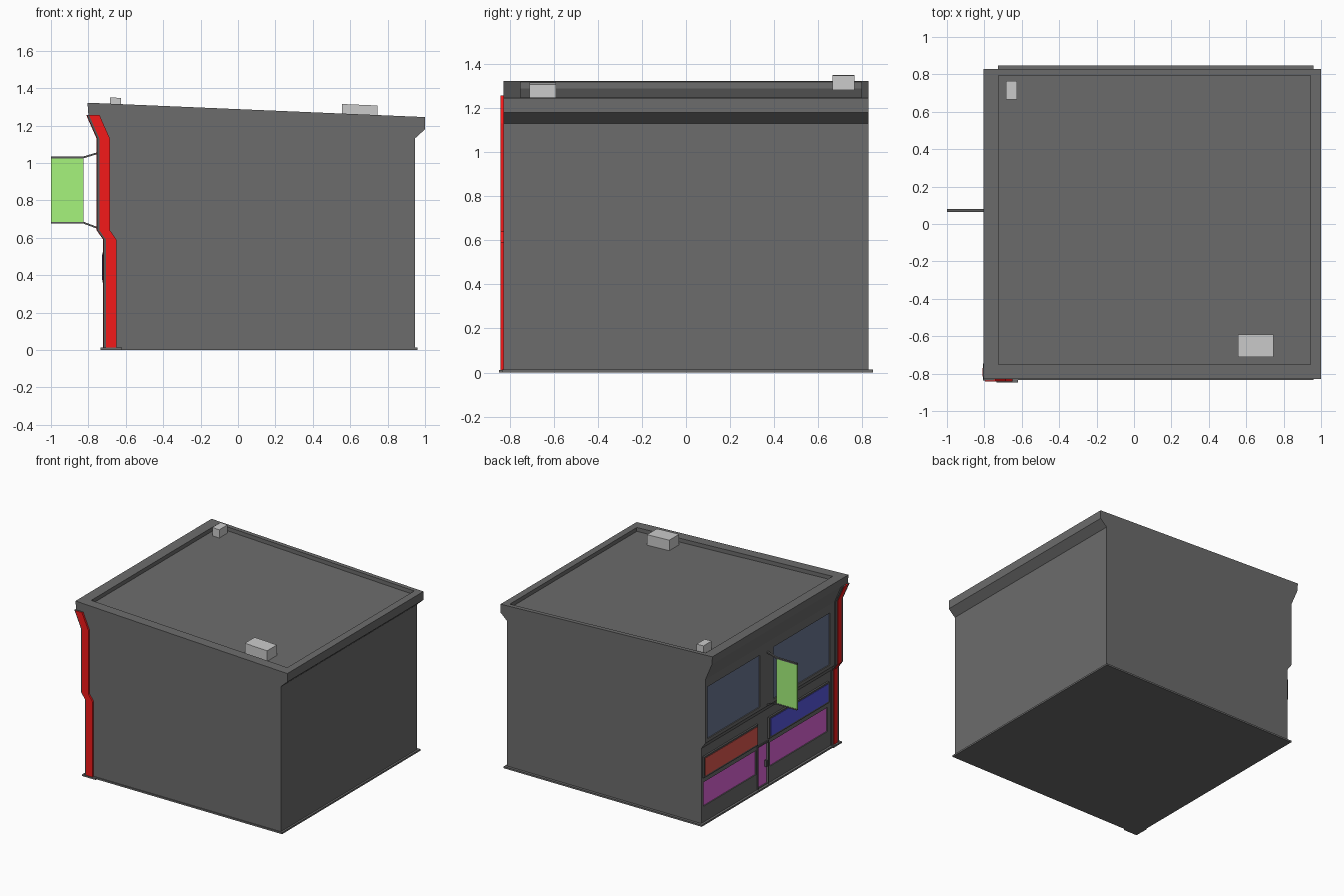
import bpy, bmesh

if "Cube" in bpy.data.objects:
    bpy.data.objects.remove(bpy.data.objects["Cube"])


def material(name, r, g, b):
    m = bpy.data.materials.new(name)
    m.diffuse_color = (r, g, b, 1)
    m.use_nodes = True
    m.node_tree.nodes["Principled BSDF"].inputs["Base Color"].default_value = m.diffuse_color
    return m


DARK = material("dark_wall", .15, .15, .15)
TRIM = material("dark_trim", .10, .10, .10)
RED = material("red_strip", .9, .01, .01)
RUST = material("rust_panel", .75, .10, .08)
BLUE = material("blue_panel", .10, .10, .75)
PURPLE = material("purple_glass", .75, .13, .70)
GLASS = material("blue_grey_glass", .15, .19, .30)
GREEN = material("green_panel", .38, .90, .20)


def prism(name, pts, y0, y1, mat=None):
    """Extrude an x-z outline from y0 to y1."""
    bm = bmesh.new()
    face = bm.faces.new([bm.verts.new((x, y0, z)) for x, z in pts])
    new = bmesh.ops.extrude_face_region(bm, geom=[face])["geom"]
    bmesh.ops.translate(bm, vec=(0, y1 - y0, 0),
                        verts=[v for v in new if isinstance(v, bmesh.types.BMVert)])
    bmesh.ops.recalc_face_normals(bm, faces=bm.faces)
    me = bpy.data.meshes.new(name)
    bm.to_mesh(me)
    bm.free()
    ob = bpy.data.objects.new(name, me)
    bpy.context.collection.objects.link(ob)
    if mat:
        me.materials.append(mat)
    return ob


def box(name, x0, x1, y0, y1, z0, z1, mat=None):
    return prism(name, [(x0, z0), (x1, z0), (x1, z1), (x0, z1)], y0, y1, mat)


def cut(target, cutter):
    cutter.hide_render = True
    mod = target.modifiers.new("cut", "BOOLEAN")
    mod.object, mod.operation, mod.solver = cutter, "DIFFERENCE", "EXACT"
    bpy.context.view_layer.objects.active = target
    bpy.ops.object.modifier_apply(modifier=mod.name)
    bpy.data.objects.remove(cutter)


def roof_z(x):
    return 1.322 - (x + .81) * .0425


def band(path, a, b):
    """Closed outline between a path shifted by a and by b in x."""
    return [(x + a, z) for x, z in path] + [(x + b, z) for x, z in reversed(path)]


# Building shell: side profile with cornices, sunk sloping roof
shell = prism("building_shell", [
    (-.71, 0), (-.71, .59), (-.745, .64), (-.745, 1.13), (-.80, 1.26),
    (-.805, roof_z(-.805)), (1, roof_z(1)), (1, 1.18), (.945, 1.13), (.945, 0)],
    -.828, .828, DARK)
cut(shell, prism("roof_cutter", [
    (-.725, roof_z(-.725) - .03), (.945, roof_z(.945) - .03), (.945, 1.5), (-.725, 1.5)],
    -.75, .795))

# Base plinth
box("base_plinth", -.728, .96, -.835, .848, 0, .013, DARK)
box("pilaster_plinth", -.735, -.62, -.848, -.74, 0, .012, DARK)

# Shopfront openings on the -x side: glass set back in shallow recesses
openings = [
    ("upper_window_left", -.745, .165, .80, .665, 1.065, GLASS),
    ("upper_window_right", -.745, -.69, .0, .665, 1.065, GLASS),
    ("shop_window_left", -.71, .165, .80, .135, .32, PURPLE),
    ("shop_window_right", -.71, -.71, -.01, .135, .32, PURPLE),
    ("door", -.71, .025, .14, .02, .335, PURPLE),
]
for name, x, y0, y1, z0, z1, mat in openings:
    cut(shell, box("opening_cutter", x - .1, x + .015, y0, y1, z0, z1))
    box(name, x + .008, x + .02, y0, y1, z0, z1, mat)

# Door surround and handle
for y in (.013, .142):
    box("door_jamb", -.718, -.70, y, y + .01, .012, .345, TRIM)
box("door_lintel", -.718, -.70, .013, .152, .335, .347, TRIM)
box("door_handle", -.716, -.70, .032, .045, .15, .20, TRIM)

# Fascia boards over the shop windows
for side, y0, y1, mat in (("left", .155, .815, RUST), ("right", -.71, .02, BLUE)):
    box("fascia_" + side, -.724, -.70, y0, y1, .36, .522, TRIM)
    box("fascia_panel_" + side, -.727, -.72, y0 + .015, y1 - .015, .375, .51, mat)

# Corner pilaster following the stepped facade, with red strips on two faces
path = [(-.71, .012), (-.71, .59), (-.745, .64), (-.745, 1.13), (-.80, 1.255)]
prism("corner_pilaster", band(path, -.008, .055), -.837, -.745, TRIM)
prism("red_strip_side", band(path, .004, .06), -.842, -.825, RED)
prism("red_strip_facade", band(path, -.011, .02), -.815, -.77, RED)

# Projecting panel on two angled brackets
box("projecting_panel", -1, -.825, .066, .078, .68, 1.03, GREEN)
for name, z_out, z_in in (("upper", 1.03, 1.054), ("lower", .68, .65)):
    prism("bracket_" + name, [
        (-1, z_out - .005), (-.825, z_out - .005), (-.745, z_in - .005),
        (-.745, z_in + .005), (-.825, z_out + .005), (-1, z_out + .005)],
        .064, .08, TRIM)

# Rooftop units, tilted with the roof
for name, x0, x1, y0, y1, top in (("large", .555, .745, -.71, -.59, 1.315),
                                  ("small", -.685, -.625, .665, .765, 1.35)):
    drop = (x1 - x0) * .0425
    prism("roof_unit_" + name, [
        (x0, roof_z(x0) - .035), (x1, roof_z(x1) - .035), (x1, top - drop), (x0, top)],
        y0, y1)
